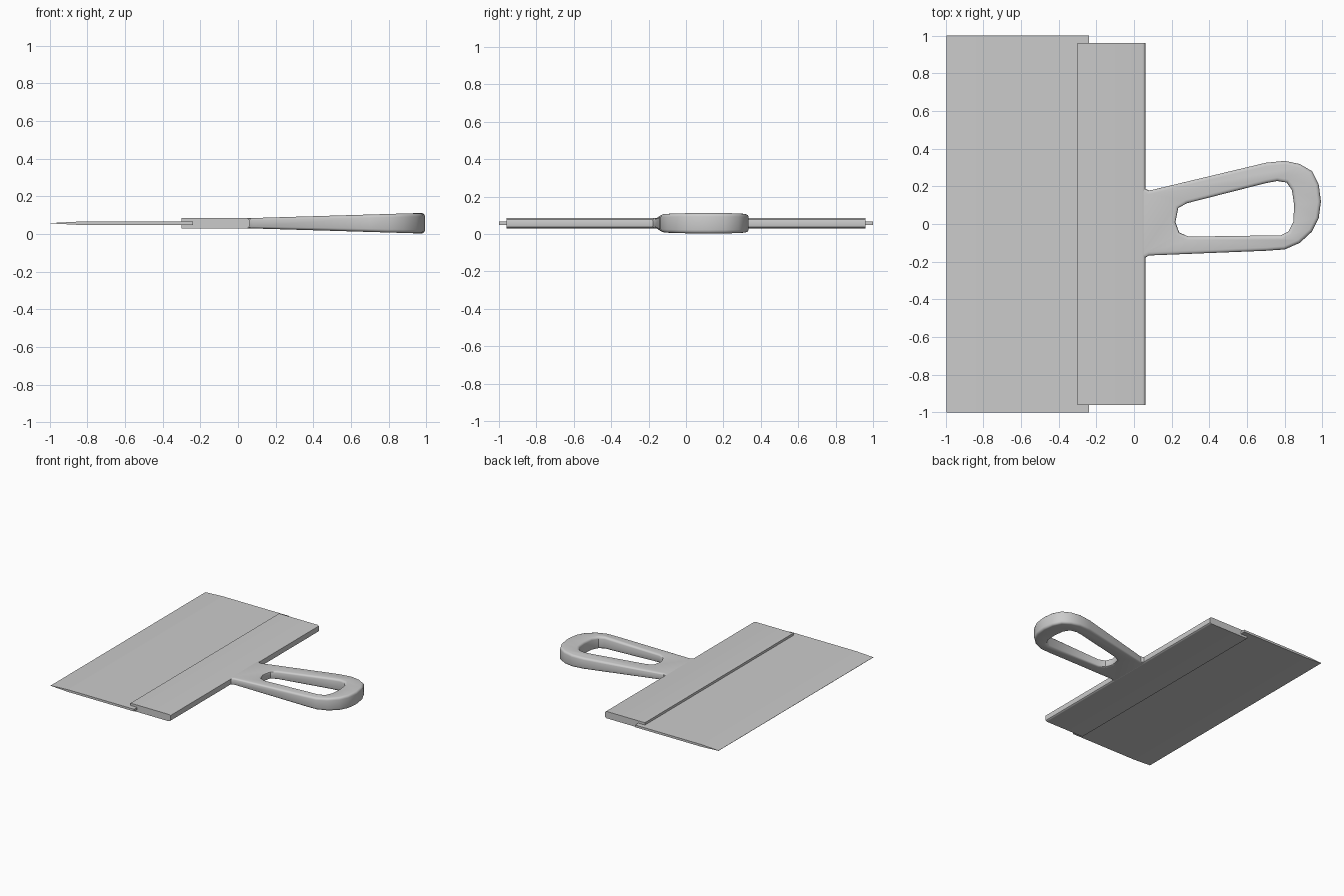
import bpy
import bmesh

default = bpy.data.objects.get("Cube")
if default:
    bpy.data.objects.remove(default, do_unlink=True)

MID = 0.057  # height of the tool's centre plane

grey = bpy.data.materials.new("plain grey")
grey.use_nodes = True
colour = (0.6, 0.6, 0.6, 1)
grey.diffuse_color = colour
grey.node_tree.nodes["Principled BSDF"].inputs["Base Color"].default_value = colour


def finish(obj, angle=0.6):
    obj.data.materials.clear()
    obj.data.materials.append(grey)
    bpy.ops.object.select_all(action="DESELECT")
    obj.select_set(True)
    bpy.context.view_layer.objects.active = obj
    bpy.ops.object.shade_smooth_by_angle(angle=angle)


def extrude_profile(name, profile, half_width):
    """Sweep a closed x/z profile along y."""
    bm = bmesh.new()
    face = bm.faces.new([bm.verts.new((x, -half_width, z + MID)) for x, z in profile])
    result = bmesh.ops.extrude_face_region(bm, geom=[face])
    for v in result["geom"]:
        if isinstance(v, bmesh.types.BMVert):
            v.co.y = half_width
    bmesh.ops.recalc_face_normals(bm, faces=bm.faces)
    mesh = bpy.data.meshes.new(name)
    bm.to_mesh(mesh)
    bm.free()
    obj = bpy.data.objects.new(name, mesh)
    bpy.context.collection.objects.link(obj)
    return obj


def mirrored(upper):
    """Close a half profile by reflecting it below the centre plane."""
    return upper + [(x, -z) for x, z in reversed(upper)]


# Thin blade, ground down towards its working edge
blade = extrude_profile("blade", mirrored([(-0.995, 0.001), (-0.84, 0.009), (-0.24, 0.009)]), 1.0)
finish(blade, 0.02)

# Clamp bar with a rounded back edge
clamp = extrude_profile("clamp_bar", mirrored(
    [(-0.3, 0.028), (0.045, 0.028), (0.053, 0.026), (0.059, 0.021), (0.061, 0.013)]), 0.96)
finish(clamp)

# Loop handle: outline with a finger hole, rounded edges
outline = [(0.02, 0.195), (0.06, 0.188), (0.08, 0.177), (0.7, 0.325), (0.8, 0.335), (0.88, 0.318),
           (0.945, 0.28), (0.98, 0.21), (0.992, 0.12), (0.98, 0.03), (0.945, -0.04),
           (0.88, -0.1), (0.8, -0.135), (0.7, -0.142), (0.08, -0.167), (0.06, -0.178), (0.02, -0.185)]
hole = [(0.235, 0.085), (0.28, 0.11), (0.7, 0.217), (0.76, 0.228), (0.81, 0.22), (0.838, 0.18),
        (0.85, 0.1), (0.845, 0.01), (0.82, -0.04), (0.78, -0.06), (0.29, -0.067),
        (0.24, -0.045), (0.22, 0.01)]
curve = bpy.data.curves.new("handle", "CURVE")
curve.dimensions = "2D"
curve.fill_mode = "BOTH"
curve.bevel_depth = 0.018
curve.offset = -curve.bevel_depth
curve.extrude = 0.034
curve.bevel_resolution = 2
for points in (outline, hole):
    spline = curve.splines.new("POLY")
    spline.points.add(len(points) - 1)
    for p, (x, y) in zip(spline.points, points):
        p.co = (x, y, 0, 1)
    spline.use_cyclic_u = True
handle = bpy.data.objects.new("handle", curve)
bpy.context.collection.objects.link(handle)
bpy.context.view_layer.objects.active = handle
handle.select_set(True)
bpy.ops.object.convert(target="MESH")
handle = bpy.context.view_layer.objects.active

# Thicken the handle evenly towards its far end
bm = bmesh.new()
bm.from_mesh(handle.data)
bmesh.ops.remove_doubles(bm, verts=bm.verts, dist=0.0003)
for v in bm.verts:
    thickness = 0.027 + 0.027 * (v.co.x - 0.06) / 0.9
    v.co.z = MID + v.co.z / 0.052 * thickness
bmesh.ops.recalc_face_normals(bm, faces=bm.faces)
bm.to_mesh(handle.data)
bm.free()
finish(handle)
